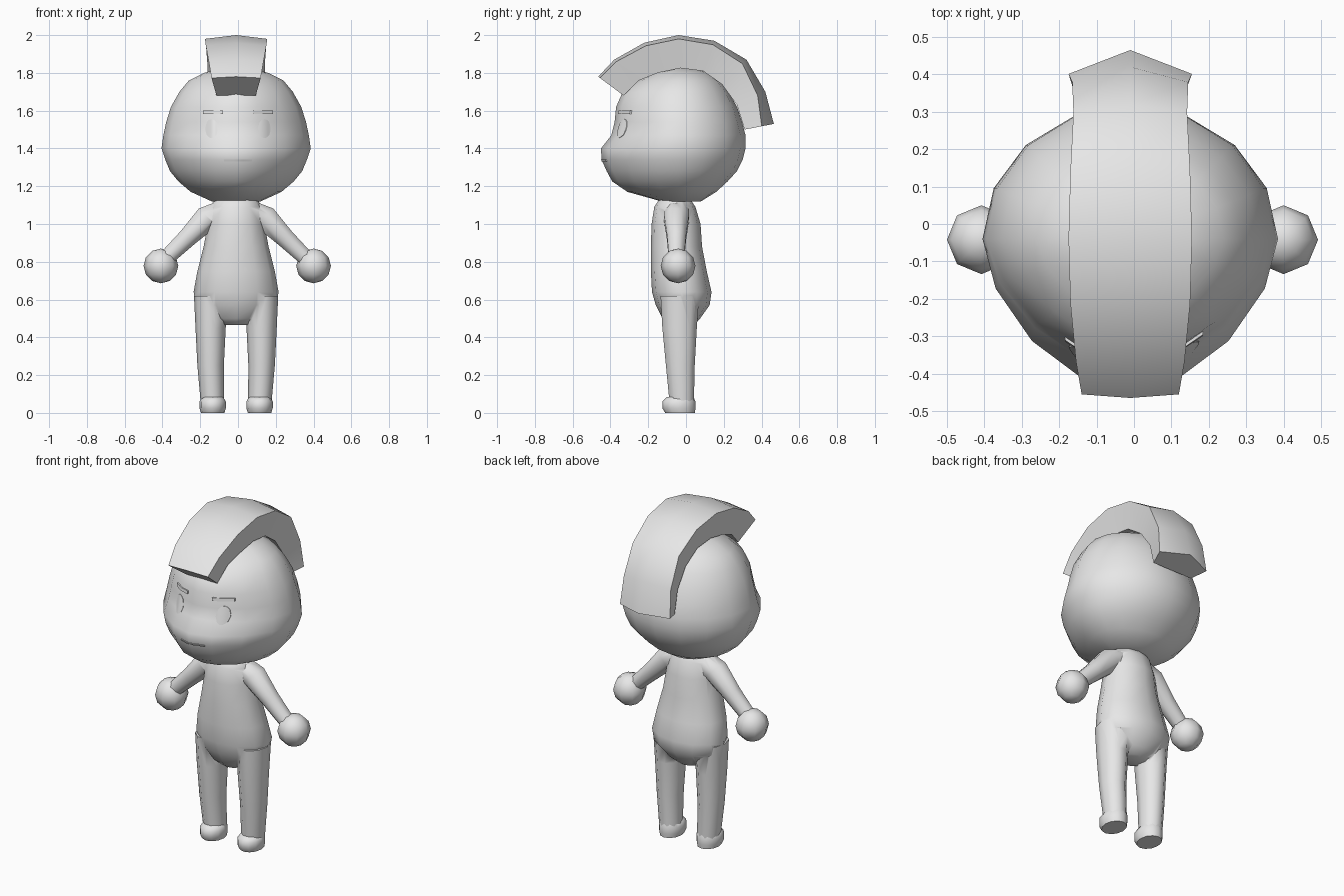
import bpy, bmesh, math
from mathutils import Vector
from mathutils.bvhtree import BVHTree

if "Cube" in bpy.data.objects:
    bpy.data.objects.remove(bpy.data.objects["Cube"])

CX = -0.01  # symmetry line of head and body

grey = bpy.data.materials.new("light_grey")
grey.diffuse_color = (0.8, 0.8, 0.8, 1)
grey.use_nodes = True
grey.node_tree.nodes["Principled BSDF"].inputs["Base Color"].default_value = grey.diffuse_color


def finish(obj, angle):
    bpy.ops.object.select_all(action='DESELECT')
    obj.select_set(True)
    bpy.context.view_layer.objects.active = obj
    bpy.ops.object.shade_smooth_by_angle(angle=math.radians(angle))


def from_bmesh(name, bm, angle):
    bmesh.ops.recalc_face_normals(bm, faces=bm.faces[:])
    mesh = bpy.data.meshes.new(name)
    bm.to_mesh(mesh)
    bm.free()
    mesh.materials.append(grey)
    obj = bpy.data.objects.new(name, mesh)
    bpy.context.collection.objects.link(obj)
    finish(obj, angle)
    return obj


def loft(name, rings, angle=75):
    """Closed skin through a row of equal-length point rings."""
    bm = bmesh.new()
    rows = [[bm.verts.new(p) for p in r] for r in rings]
    n = len(rows[0])
    for a, b in zip(rows, rows[1:]):
        for i in range(n):
            j = (i + 1) % n
            bm.faces.new((a[i], a[j], b[j], b[i]))
    bm.faces.new(rows[0])
    bm.faces.new(rows[-1])
    return from_bmesh(name, bm, angle)


def ring(cx, z, w, front, back, mid=None, n=12, power=2.0):
    """Horizontal section; power below 2 makes the front half pointier."""
    mid = (front + back) / 2 if mid is None else mid
    pts = []
    for i in range(n):
        t = 2 * math.pi * i / n
        c, s = math.cos(t), math.sin(t)
        e = 2 / power if s < 0 else 1
        x = math.copysign(abs(c) ** e, c) * w
        y = math.copysign(abs(s) ** e, s) * ((mid - front) if s < 0 else (back - mid))
        pts.append((cx + x, mid + y, z))
    return pts


# Head: z, half width, front y, back y
head_sections = [
    (1.12, .13, -.13, .08), (1.17, .24, -.31, .16), (1.225, .305, -.39, .22),
    (1.28, .35, -.42, .27), (1.34, .375, -.447, .30), (1.40, .395, -.45, .315),
    (1.47, .385, -.395, .315), (1.54, .37, -.378, .297), (1.62, .345, -.37, .27),
    (1.70, .30, -.335, .225), (1.76, .25, -.25, .18), (1.80, .17, -.17, .12),
    (1.825, .08, -.10, .04)]
head = loft("head", [ring(CX, z, w, f, b, -.04, 16, 1.7) for z, w, f, b in head_sections])

# Crest: outer ridge and inner line in the side plane, half width, edge drop
outer = [(-.465, 1.78), (-.38, 1.87), (-.22, 1.96), (-.04, 2.0),
         (.15, 1.97), (.32, 1.87), (.42, 1.70), (.465, 1.53)]
inner = [(-.33, 1.68), (-.25, 1.76), (-.15, 1.80), (-.03, 1.825),
         (.09, 1.81), (.19, 1.74), (.27, 1.63), (.31, 1.50)]
widths = [.13, .145, .16, .165, .16, .152, .155, .165]
drops = [.012, .015, .018, .02, .022, .03, .045, .065]
crest_rings = []
for o, i, w, d in zip(outer, inner, widths, drops):
    ov, iv = Vector(o), Vector(i)
    e = ov + (iv - ov).normalized() * d
    b = w * .8
    crest_rings.append([(CX - b, *iv), (CX - w, *e), (CX, *ov), (CX + w, *e), (CX + b, *iv)])
loft("hair_crest", crest_rings, 40)

# Face plates follow the surface of the head
bm = bmesh.new()
bm.from_mesh(head.data)
tree = BVHTree.FromBMesh(bm)
bm.free()


def face_plate(name, cx, half, z, height, lift, columns):
    rings = []
    for k in range(columns + 1):
        u = 2 * k / columns - 1
        x, h = cx + u * half, height(u)
        row = []
        for zz in (z - h, z + h):
            y = tree.ray_cast(Vector((x, -2, zz)), Vector((0, 1, 0)))[0].y
            row.append((y - lift, y + .006, zz))
        (fa, ba, za), (fb, bb, zb) = row
        rings.append([(x, fa, za), (x, fb, zb), (x, bb, zb), (x, ba, za)])
    loft(name, rings, 30)


for side, label in ((-1, "left"), (1, "right")):
    face_plate("eye_" + label, .14 * side, .034, 1.505,
               lambda u: .05 * math.sqrt(max(0.02, 1 - u * u)), .003, 8)
    face_plate("brow_" + label, .132 * side, .053, 1.592, lambda u: .009, .009, 2)
face_plate("mouth", 0, .075, 1.337, lambda u: .005, .006, 6)

# Torso: z, half width, front y, back y
torso_sections = [
    (.465, .07, -.09, .04), (.50, .14, -.125, .075), (.57, .212, -.16, .125),
    (.64, .225, -.18, .135), (.75, .205, -.186, .11), (.88, .172, -.186, .085),
    (1.0, .15, -.182, .077), (1.09, .138, -.168, .05), (1.15, .10, -.13, .01)]
body = loft("body", [ring(CX, *s) for s in torso_sections])

# Limbs, merged into the torso
limbs = []
leg_sections = [(.05, .062, -.09, .045), (.25, .07, -.11, .05), (.45, .08, -.13, .062),
                (.62, .088, -.14, .075)]
arm_sections = [(.05, 1.075, .07), (.15, 1.035, .072), (.26, .925, .054), (.39, .80, .043)]
for side in (-1, 1):
    limbs.append(loft("leg", [ring(CX + side * (.125 + .01 * (z > .2)), z, w, f, b, n=10)
                              for z, w, f, b in leg_sections]))
    rings = []
    for x, z, r in arm_sections:
        pts = []
        for k in range(8):
            t = 2 * math.pi * (k + .5) / 8
            u = r * math.cos(t)
            pts.append((CX + side * (x + u * .707), -.05 + r * math.sin(t), z + u * .707))
        rings.append(pts)
    limbs.append(loft("arm", rings))
for limb in limbs:
    mod = body.modifiers.new("merge", 'BOOLEAN')
    mod.operation, mod.solver, mod.object = 'UNION', 'EXACT', limb
deps = bpy.context.evaluated_depsgraph_get()
merged = bpy.data.meshes.new_from_object(body.evaluated_get(deps))
body.modifiers.clear()
body.data = merged
for limb in limbs:
    bpy.data.objects.remove(limb)
finish(body, 85)

# Hands and feet
foot_sections = [(0, .062, -.11, .047), (.025, .07, -.125, .05),
                 (.06, .07, -.125, .05), (.085, .055, -.10, .04)]
for side, label in ((-1, "left"), (1, "right")):
    bm = bmesh.new()
    bmesh.ops.create_uvsphere(bm, u_segments=8, v_segments=6, radius=.092)
    bmesh.ops.translate(bm, verts=bm.verts[:], vec=(-.004 + side * .404, -.042, .778))
    from_bmesh("hand_" + label, bm, 75)
    loft("foot_" + label, [ring(CX + side * .124, *s) for s in foot_sections], 60)
